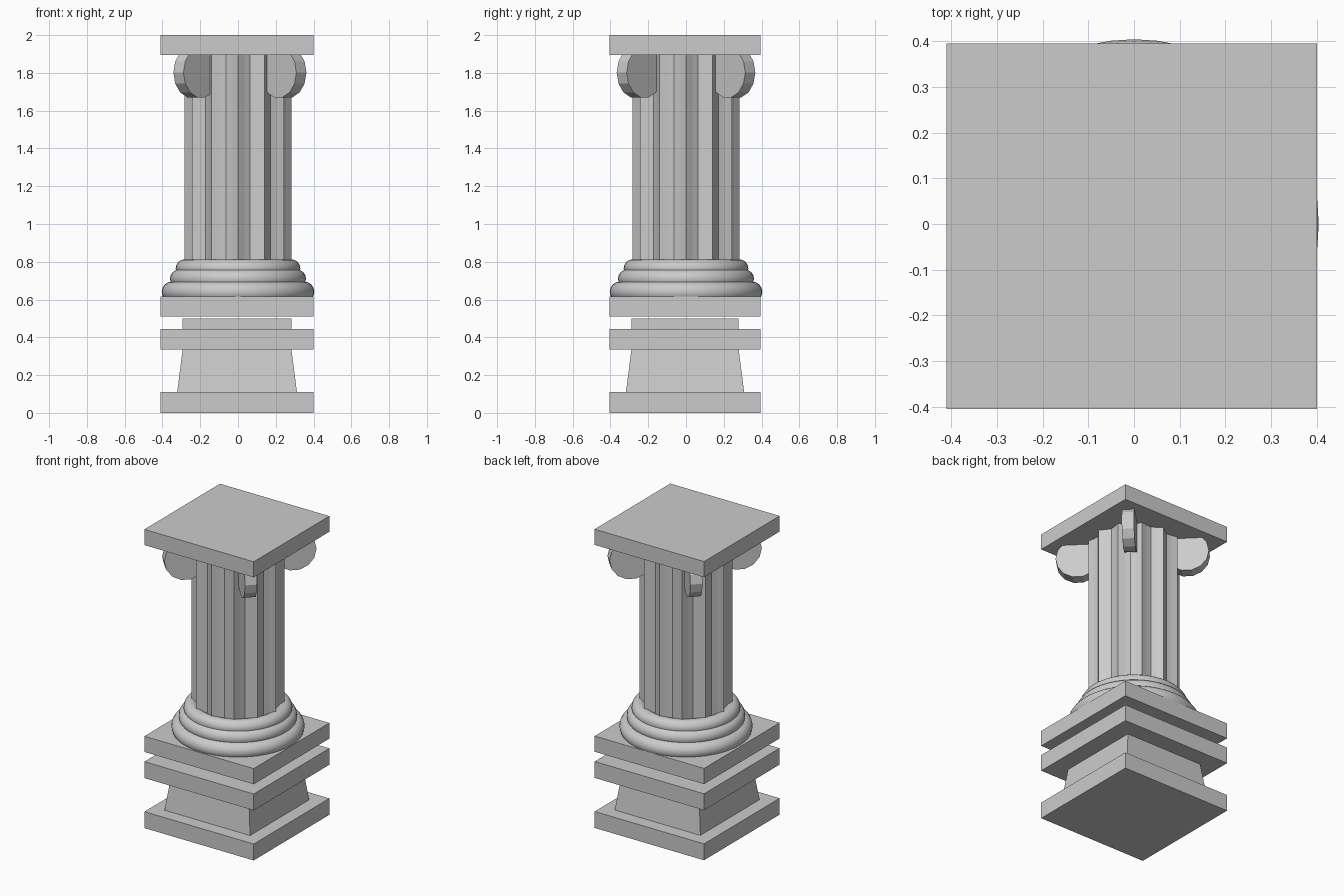
import bpy, bmesh
from math import pi, cos, sin
from mathutils import Matrix, Vector

if "Cube" in bpy.data.objects:
    bpy.data.objects.remove(bpy.data.objects["Cube"])

CX, CY = -0.005, -0.005   # the square slabs sit slightly off the shaft axis


def make_object(name, bm):
    bmesh.ops.recalc_face_normals(bm, faces=bm.faces[:])
    mesh = bpy.data.meshes.new(name)
    bm.to_mesh(mesh)
    bm.free()
    obj = bpy.data.objects.new(name, mesh)
    bpy.context.collection.objects.link(obj)
    return obj


def loft(name, lower, upper):
    """Closed solid between two matching outlines."""
    bm = bmesh.new()
    a = [bm.verts.new(p) for p in lower]
    b = [bm.verts.new(p) for p in upper]
    n = len(a)
    for i in range(n):
        j = (i + 1) % n
        bm.faces.new((a[i], a[j], b[j], b[i]))
    bm.faces.new(a[::-1])
    bm.faces.new(b)
    return make_object(name, bm)


def square(hx, hy, z):
    return [(CX + sx * hx, CY + sy * hy, z)
            for sx, sy in ((-1, -1), (1, -1), (1, 1), (-1, 1))]


def block(name, z0, z1, half0, half1):
    loft(name, square(*half0, z0), square(*half1, z1))


# Pedestal blocks and top slab
SLAB = (0.405, 0.4)
NECK = (0.288, 0.284)
block("bottom_plinth", 0.0, 0.11, SLAB, SLAB)
block("tapered_pedestal", 0.11, 0.335, (0.317, 0.313), NECK)
block("middle_slab", 0.335, 0.445, SLAB, SLAB)
block("pedestal_neck", 0.445, 0.5, NECK, NECK)
block("base_slab", 0.51, 0.615, SLAB, SLAB)
block("top_slab", 1.895, 2.0, SLAB, SLAB)

# Rounded base rings
for name, major, minor, z in (("lower_ring", 0.350, 0.054, 0.641),
                              ("middle_ring", 0.310, 0.050, 0.710),
                              ("upper_ring", 0.282, 0.048, 0.765)):
    bpy.ops.mesh.primitive_torus_add(major_segments=48, minor_segments=16,
                                     major_radius=major, minor_radius=minor,
                                     location=(0, 0, z))
    bpy.context.object.name = name
    bpy.ops.object.shade_smooth()

# Fluted shaft: 12 sharp ridges, each flute in four flat strips
FLUTE = (0.282, 0.256, 0.242, 0.256)
outline = [(FLUTE[i % 4] * cos(i * pi / 24), FLUTE[i % 4] * sin(i * pi / 24))
           for i in range(48)]
loft("fluted_shaft", [(x, y, 0.615) for x, y in outline],
     [(x, y, 1.9) for x, y in outline])

# Corner scroll discs standing in the diagonal planes
SIDES, RADIUS, HALF_THICK = 14, 0.135, 0.0375
for sx, sy, label in ((1, -1, "front_right"), (-1, -1, "front_left"),
                      (1, 1, "back_right"), (-1, 1, "back_left")):
    centre = Vector((0.01 + sx * 0.23, sy * 0.245, 1.802))
    along = Vector((sx, sy, 0)).normalized()
    across = Vector((-sy, sx, 0)).normalized()
    rings = []
    for side in (-1, 1):
        rings.append([centre + across * side * HALF_THICK
                      + along * RADIUS * cos(2 * pi * i / SIDES)
                      + Vector((0, 0, RADIUS * sin(2 * pi * i / SIDES)))
                      for i in range(SIDES)])
    loft("scroll_" + label, *rings)
